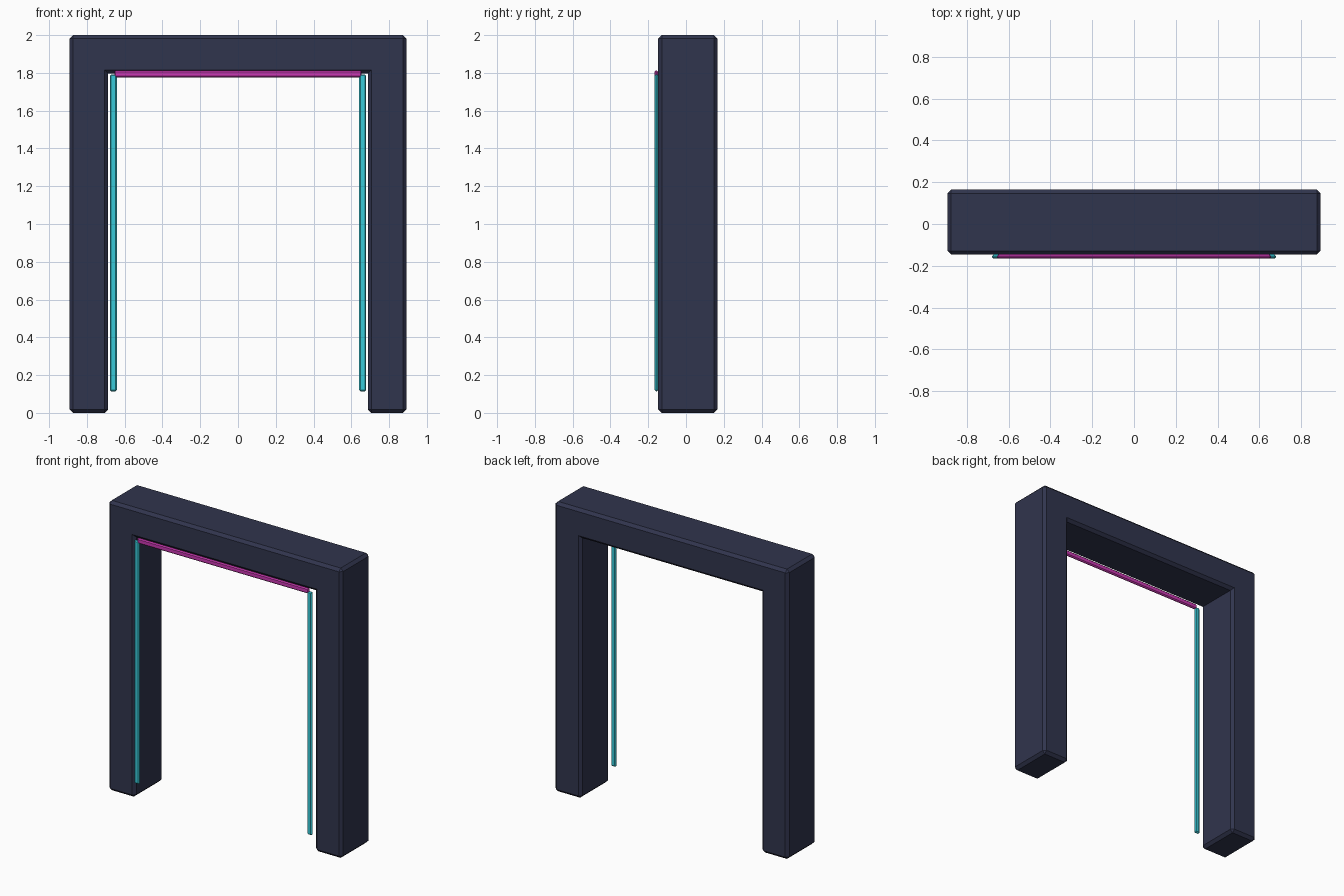
import bpy, bmesh
from mathutils import Vector

if "Cube" in bpy.data.objects:
    bpy.data.objects.remove(bpy.data.objects["Cube"])


def material(name, color):
    mat = bpy.data.materials.new(name)
    mat.diffuse_color = color
    mat.use_nodes = True
    mat.node_tree.nodes["Principled BSDF"].inputs["Base Color"].default_value = mat.diffuse_color
    return mat


def finish(bm, name, mat):
    bmesh.ops.recalc_face_normals(bm, faces=bm.faces)
    mesh = bpy.data.meshes.new(name)
    bm.to_mesh(mesh)
    bm.free()
    mesh.materials.append(mat)
    obj = bpy.data.objects.new(name, mesh)
    bpy.context.collection.objects.link(obj)


def chamfer(bm, width):
    # Chamfer only outward edges, so inner corners stay crisp
    bmesh.ops.recalc_face_normals(bm, faces=bm.faces)
    edges = [e for e in bm.edges if e.calc_face_angle_signed() > 0.5]
    bmesh.ops.bevel(bm, geom=edges, offset=width, segments=1,
                    profile=0.5, affect='EDGES', clamp_overlap=True)


def strip(name, center, size, mat):
    bm = bmesh.new()
    bmesh.ops.create_cube(bm, size=1)
    bmesh.ops.scale(bm, vec=size, verts=bm.verts)
    bmesh.ops.translate(bm, vec=center, verts=bm.verts)
    chamfer(bm, 0.007)
    finish(bm, name, mat)


dark = material("dark_frame", (0.03, 0.035, 0.075, 1))
cyan = material("cyan_glow", (0.04, 0.6, 0.7, 1))
magenta = material("magenta_glow", (0.6, 0.04, 0.45, 1))

# Doorway frame: U profile extruded front to back
W, IN, TOP, LINTEL = 0.893, 0.687, 2.0, 1.797
FRONT, BACK = -0.147, 0.166
profile = [(-W, 0), (-IN, 0), (-IN, LINTEL), (IN, LINTEL),
           (IN, 0), (W, 0), (W, TOP), (-W, TOP)]
bm = bmesh.new()
face = bm.faces.new([bm.verts.new((x, FRONT, z)) for x, z in profile])
ext = bmesh.ops.extrude_face_region(bm, geom=[face], use_keep_orig=True)
bmesh.ops.translate(bm, vec=Vector((0, BACK - FRONT, 0)),
                    verts=[v for v in ext["geom"] if isinstance(v, bmesh.types.BMVert)])
chamfer(bm, 0.019)
finish(bm, "doorway_frame", dark)

# Light strips in front of the opening
for side, s in (("left", -1), ("right", 1)):
    strip(f"{side}_light_strip", (s * 0.66, -0.1565, 0.953), (0.037, 0.019, 1.678), cyan)
strip("top_light_strip", (0, -0.1565, 1.794), (1.31, 0.019, 0.037), magenta)
